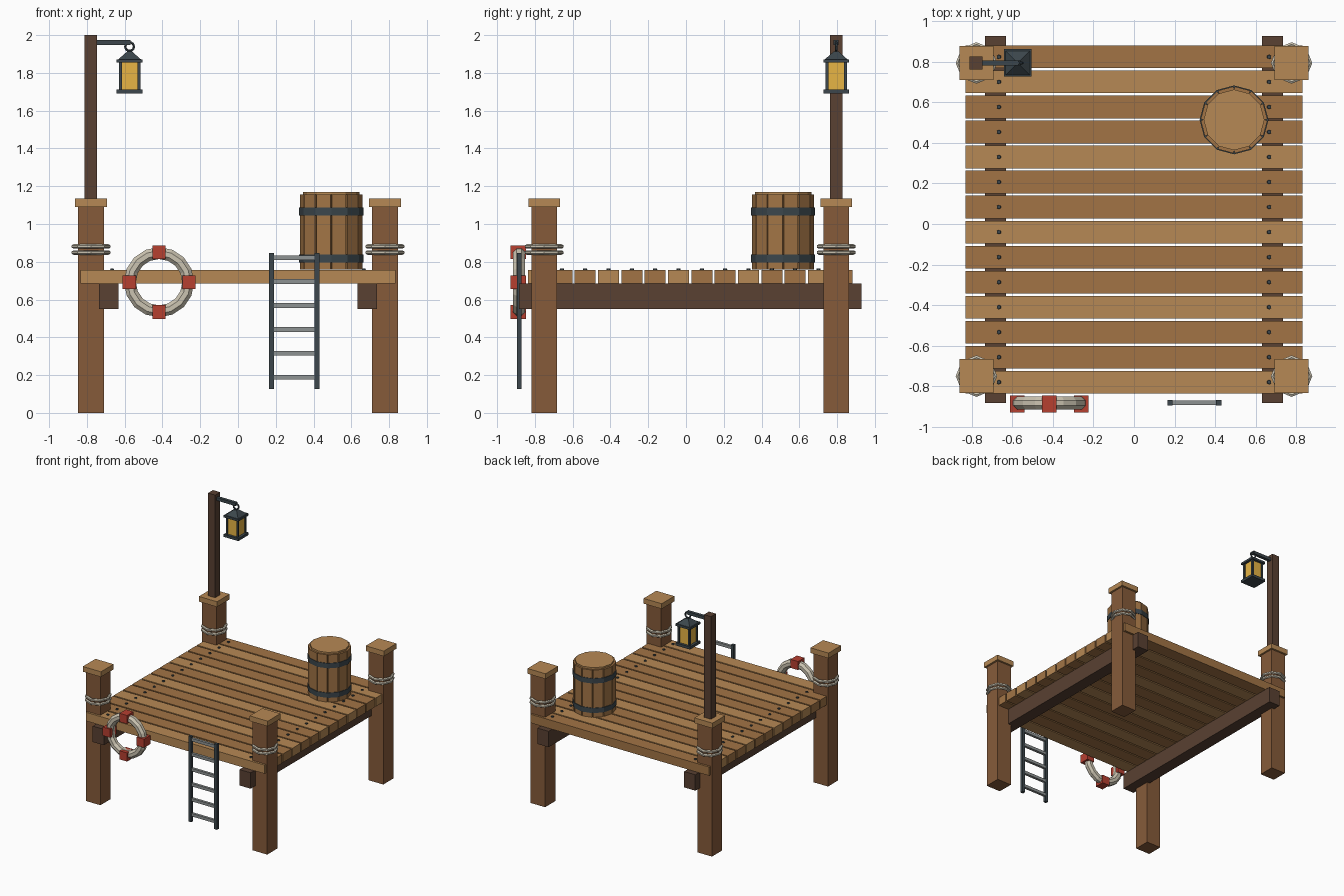
import bpy, bmesh, math
from mathutils import Matrix, Vector

if "Cube" in bpy.data.objects:
    bpy.data.objects.remove(bpy.data.objects["Cube"])


def material(name, r, g, b):
    m = bpy.data.materials.new(name)
    m.diffuse_color = (r, g, b, 1)
    m.use_nodes = True
    m.node_tree.nodes["Principled BSDF"].inputs["Base Color"].default_value = m.diffuse_color
    return m


POST = material("post_wood", 0.24, 0.105, 0.042)
DARK = material("dark_wood", 0.10, 0.052, 0.032)
LIGHT = material("light_plank", 0.47, 0.25, 0.09)
PLANK = material("brown_plank", 0.36, 0.175, 0.06)
METAL = material("dark_metal", 0.045, 0.062, 0.072)
STEEL = material("steel", 0.27, 0.29, 0.29)
ROPE = material("rope", 0.60, 0.55, 0.44)
GLASS = material("amber_glass", 0.80, 0.46, 0.06)
RED = material("red", 0.47, 0.05, 0.03)


def finish(bm, name, mat):
    bmesh.ops.recalc_face_normals(bm, faces=bm.faces)
    me = bpy.data.meshes.new(name)
    bm.to_mesh(me)
    bm.free()
    me.materials.append(mat)
    ob = bpy.data.objects.new(name, me)
    bpy.context.collection.objects.link(ob)
    return ob


def box(name, center, size, mat, turn=0):
    bm = bmesh.new()
    bmesh.ops.create_cube(bm, size=1, matrix=Matrix.Translation(center)
                          @ Matrix.Rotation(turn, 4, 'Z') @ Matrix.Diagonal((*size, 1)))
    return finish(bm, name, mat)


def cone(name, center, r1, r2, height, sides, mat, turn=0):
    bm = bmesh.new()
    bmesh.ops.create_cone(bm, cap_ends=True, segments=sides, radius1=r1, radius2=r2, depth=height,
                          matrix=Matrix.Translation(center) @ Matrix.Rotation(turn, 4, 'Z'))
    return finish(bm, name, mat)


def torus(name, center, major, minor, n, k, mat, upright=False):
    bm = bmesh.new()
    rot = Matrix.Rotation(math.pi / 2, 4, 'X') if upright else Matrix()
    rings = []
    for i in range(n):
        a = 2 * math.pi * i / n
        ring = []
        for j in range(k):
            b = 2 * math.pi * (j + 0.5) / k
            r = major + minor * math.cos(b)
            p = Vector((r * math.cos(a), r * math.sin(a), minor * math.sin(b)))
            ring.append(bm.verts.new(rot @ p + Vector(center)))
        rings.append(ring)
    for i in range(n):
        p, q = rings[i], rings[(i + 1) % n]
        for j in range(k):
            bm.faces.new((p[j], q[j], q[(j + 1) % k], p[(j + 1) % k]))
    return finish(bm, name, mat)


YC = 0.022  # deck centre in y

# corner posts with caps and two rope wraps each
for sx in (-1, 1):
    for sy, end in ((-1, "front"), (1, "back")):
        x, y = sx * 0.778, YC + sy * 0.773
        tag = f"{end}_{'left' if sx < 0 else 'right'}"
        box(f"post_{tag}", (x, y, 0.5475), (0.136, 0.136, 1.095), POST)
        box(f"post_cap_{tag}", (x, y, 1.113), (0.168, 0.168, 0.044), LIGHT)
        for k, z in enumerate((0.849, 0.881)):
            torus(f"rope_wrap_{tag}_{k}", (x, y, z), 0.092, 0.012, 8, 6, ROPE)
    # long beam under the deck
    box(f"beam_{'left' if sx < 0 else 'right'}", (sx * 0.684, YC, 0.618), (0.104, 1.812, 0.134), DARK)

# deck planks and nails
for i in range(14):
    y = YC + (i - 6.5) * 0.1235
    box(f"plank_{i}", (0, y, 0.721), (1.666, 0.1115, 0.073), PLANK if i % 3 else LIGHT)
    for sx in (-1, 1):
        cone(f"nail_{i}_{sx}", (sx * 0.667, y, 0.759), 0.012, 0.010, 0.012, 6, METAL)

# lamp pole and arm
PX, PY = -0.78, 0.795
LX = -0.574
box("lamp_pole", (PX, PY, 1.567), (0.066, 0.066, 0.866), DARK)
box("lamp_arm", (-0.665, PY, 1.96), (0.19, 0.026, 0.026), METAL)
torus("lamp_hook", (LX, PY, 1.939), 0.024, 0.007, 10, 5, METAL, True)

# lantern
box("lantern_base", (LX, PY, 1.701), (0.136, 0.136, 0.022), METAL)
box("lantern_glass", (LX, PY, 1.783), (0.094, 0.094, 0.146), GLASS)
box("lantern_top_plate", (LX, PY, 1.863), (0.136, 0.136, 0.018), METAL)
cone("lantern_roof", (LX, PY, 1.892), 0.086, 0.018, 0.042, 4, METAL, math.pi / 4)
for sx in (-1, 1):
    for sy in (-1, 1):
        box(f"lantern_bar_{sx}_{sy}", (LX + sx * 0.049, PY + sy * 0.049, 1.783),
            (0.016, 0.016, 0.146), METAL)

# barrel: core, staves, bands and lid
BX, BY = 0.494, 0.514
cone("barrel_core", (BX, BY, 0.956), 0.148, 0.148, 0.396, 12, DARK)
for i in range(12):
    a = math.pi / 6 * (i + 0.5)
    r = 0.149
    box(f"barrel_stave_{i}", (BX + r * math.cos(a), BY + r * math.sin(a), 0.957),
        (0.022, 0.078, 0.398), PLANK, a)
for k, z in enumerate((0.817, 1.066)):
    cone(f"barrel_band_{k}", (BX, BY, z), 0.17, 0.17, 0.042, 12, METAL)
cone("barrel_lid", (BX, BY, 1.158), 0.15, 0.15, 0.024, 12, LIGHT)

# life ring with red grips
RX, RY, RZ = -0.418, -0.884, 0.692
torus("life_ring", (RX, RY, RZ), 0.154, 0.034, 16, 8, ROPE, True)
for i in range(4):
    a = i * math.pi / 2
    box(f"life_ring_grip_{i}", (RX + 0.158 * math.cos(a), RY - 0.004, RZ + 0.158 * math.sin(a)),
        (0.07, 0.084, 0.072), RED)

# ladder
for x in (0.178, 0.418):
    box(f"ladder_rail_{x}", (x, -0.883, 0.487), (0.026, 0.026, 0.72), METAL)
for i in range(6):
    box(f"ladder_rung_{i}", (0.298, -0.883, 0.189 + i * 0.1265), (0.22, 0.022, 0.025), STEEL)
